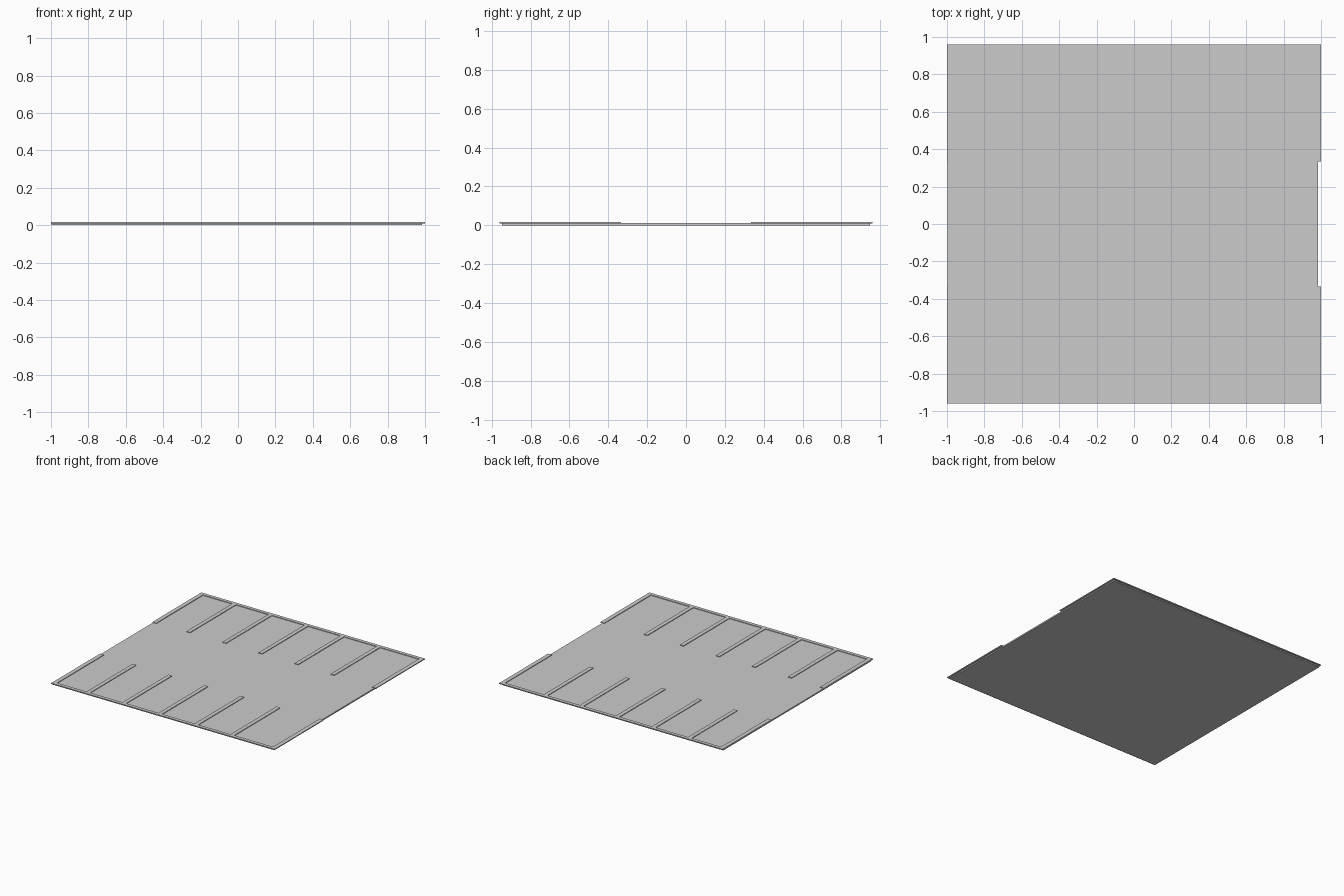
import bpy
import bmesh

if "Cube" in bpy.data.objects:
    bpy.data.objects.remove(bpy.data.objects["Cube"])

SLAB_TOP = 0.011
PAINT_BOTTOM, PAINT_TOP = 0.009, 0.016


def make_prism(name, outline, z0, z1):
    """Extrude a flat outline between two heights."""
    mesh = bpy.data.meshes.new(name)
    bm = bmesh.new()
    face = bm.faces.new([bm.verts.new((x, y, z0)) for x, y in outline])
    new = bmesh.ops.extrude_face_region(bm, geom=[face])["geom"]
    tops = [v for v in new if isinstance(v, bmesh.types.BMVert)]
    bmesh.ops.translate(bm, verts=tops, vec=(0, 0, z1 - z0))
    bmesh.ops.recalc_face_normals(bm, faces=bm.faces)
    bm.to_mesh(mesh)
    bm.free()
    obj = bpy.data.objects.new(name, mesh)
    bpy.context.collection.objects.link(obj)
    return obj


# Ground slab: flush on the left, slightly inset on the other sides
x0, x1, y1 = -0.997, 0.985, 0.947
make_prism("asphalt_slab", [(x0, -y1), (x1, -y1), (x1, y1), (x0, y1)], 0, SLAB_TOP)

# Comb-shaped bay marking: border with entrance gaps at the sides, plus dividers
OUT_X, OUT_Y = 1.0, 0.96
IN_X, IN_Y = 0.966, 0.932
GAP, TIP = 0.335, 0.345
HALF_WIDTH = 0.0165


def comb_outline(side):
    pts = [(-OUT_X, GAP), (-OUT_X, OUT_Y), (OUT_X, OUT_Y), (OUT_X, GAP),
           (IN_X, GAP), (IN_X, IN_Y)]
    for k in range(4, -1, -1):
        c = -0.687 + 0.3225 * k
        r, l = c + HALF_WIDTH, c - HALF_WIDTH
        pts += [(r, IN_Y), (r, TIP), (l, TIP), (l, IN_Y)]
    pts += [(-IN_X, IN_Y), (-IN_X, GAP)]
    return [(x, y * side) for x, y in pts]


for name, side in (("front_bay_lines", -1), ("back_bay_lines", 1)):
    make_prism(name, comb_outline(side), PAINT_BOTTOM, PAINT_TOP)
